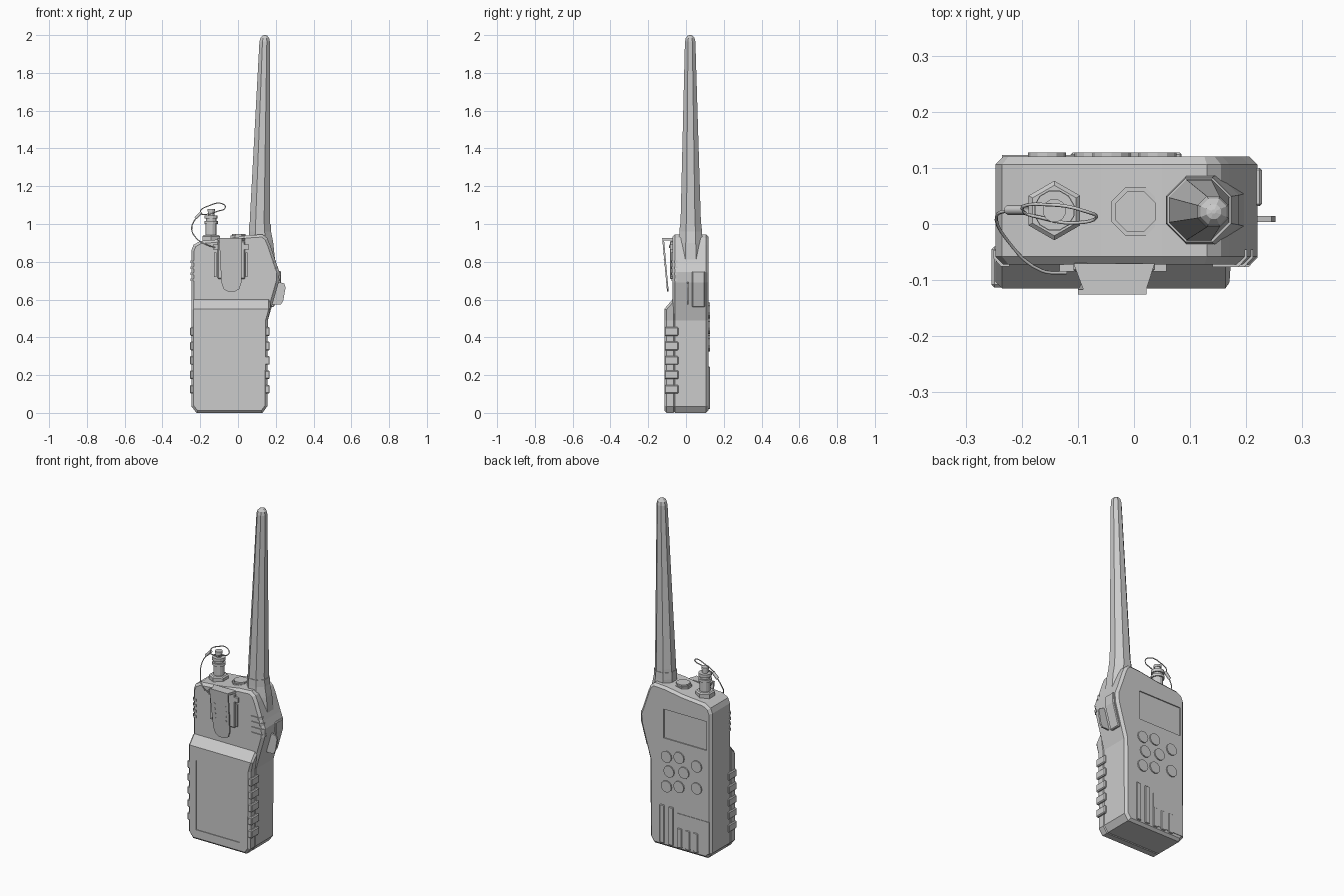
import bpy, bmesh, math
from mathutils import Vector

old = bpy.data.objects.get("Cube")
if old:
    bpy.data.objects.remove(old)

grey = bpy.data.materials.new("plain grey")
grey.use_nodes = True
grey.diffuse_color = (0.6, 0.6, 0.6, 1)
grey.node_tree.nodes["Principled BSDF"].inputs["Base Color"].default_value = (0.6, 0.6, 0.6, 1)


def make(name, bm, bevel=0):
    bmesh.ops.recalc_face_normals(bm, faces=bm.faces)
    me = bpy.data.meshes.new(name)
    bm.to_mesh(me)
    bm.free()
    me.materials.append(grey)
    ob = bpy.data.objects.new(name, me)
    bpy.context.collection.objects.link(ob)
    if bevel:
        mod = ob.modifiers.new("chamfer", "BEVEL")
        mod.width, mod.segments = bevel, 1
        mod.limit_method, mod.angle_limit = "ANGLE", math.radians(60)
    return ob


def prism(name, pts, a, b, axis="y", bevel=0, adjust=None):
    """Extrude a 2D outline from a to b along an axis."""
    place = {"x": lambda u, v, w: (w, u, v),
             "y": lambda u, v, w: (u, w, v),
             "z": lambda u, v, w: (u, v, w)}[axis]
    bm = bmesh.new()
    rings = [[bm.verts.new(place(u, v, w)) for u, v in pts] for w in (a, b)]
    bm.faces.new(rings[0])
    bm.faces.new(rings[1])
    n = len(pts)
    for i in range(n):
        j = (i + 1) % n
        bm.faces.new((rings[0][i], rings[0][j], rings[1][j], rings[1][i]))
    if adjust:
        for v in bm.verts:
            adjust(v.co)
    return make(name, bm, bevel)


def box(name, x0, x1, y0, y1, z0, z1, bevel=0):
    return prism(name, [(x0, z0), (x1, z0), (x1, z1), (x0, z1)], y0, y1, "y", bevel)


def lathe(name, rings, sides=8):
    """Stack polygon rings (x, y, z, radius) into a capped solid."""
    bm = bmesh.new()
    loops = []
    for x, y, z, r in rings:
        angles = [math.tau * (k + 0.5) / sides for k in range(sides)]
        loops.append([bm.verts.new((x + r * math.cos(t), y + r * math.sin(t), z)) for t in angles])
    for lo, hi in zip(loops, loops[1:]):
        for k in range(sides):
            m = (k + 1) % sides
            bm.faces.new((lo[k], lo[m], hi[m], hi[k]))
    bm.faces.new(loops[0])
    bm.faces.new(loops[-1])
    return make(name, bm)


def disc(x, z, r, sides=12):
    return [(x + r * math.cos(math.tau * k / sides), z + r * math.sin(math.tau * k / sides))
            for k in range(sides)]


def cut(ob, *bounds):
    """Sink a rectangular recess into a part."""
    tool = box("recess_cutter", *bounds)
    tool.hide_render = True
    mod = ob.modifiers.new("recess", "BOOLEAN")
    mod.operation, mod.object, mod.solver = "DIFFERENCE", tool, "EXACT"
    bpy.context.view_layer.objects.active = ob
    for m in list(ob.modifiers):
        bpy.ops.object.modifier_apply(modifier=m.name)
    bpy.data.objects.remove(tool)


def wire(name, pts, r, cyclic=False):
    cu = bpy.data.curves.new(name, "CURVE")
    cu.dimensions, cu.bevel_depth, cu.bevel_resolution, cu.resolution_u = "3D", r, 1, 5
    sp = cu.splines.new("BEZIER")
    sp.bezier_points.add(len(pts) - 1)
    for p, co in zip(sp.bezier_points, pts):
        p.co = co
        p.handle_left_type = p.handle_right_type = "AUTO"
    sp.use_cyclic_u = cyclic
    cu.materials.append(grey)
    ob = bpy.data.objects.new(name, cu)
    bpy.context.collection.objects.link(ob)


# Main case with flared shoulder
outline = [(-0.22, 0), (0.13, 0), (0.155, 0.035), (0.158, 0.49), (0.215, 0.69), (0.22, 0.745),
           (0.205, 0.785), (0.17, 0.89), (0.155, 0.925), (0.13, 0.945), (0.05, 0.94),
           (-0.06, 0.922), (-0.2, 0.91), (-0.235, 0.89), (-0.247, 0.86), (-0.247, 0.035)]
case = prism("case", outline, -0.072, 0.12, "y", 0.014)
cut(case, -0.218, 0.062, 0.114, 0.2, 0.64, 0.81)


# Battery pack with sloped top
def slope_top(co):
    if co.z > 0.6 and co.y < -0.1:
        co.z = 0.55


pack = [(-0.22, 0), (0.13, 0), (0.155, 0.035), (0.158, 0.49), (0.175, 0.62),
        (-0.247, 0.62), (-0.247, 0.035)]
battery = prism("battery_pack", pack, -0.115, -0.055, "y", 0.012, slope_top)
cut(battery, -0.195, 0.095, -0.2, -0.111, 0.06, 0.47)

# Side grip ribs
for i in range(5):
    z = 0.125 + 0.0765 * i
    box("grip_rib_right", -0.254, -0.23, -0.113, -0.04, z - 0.023, z + 0.023, 0.005)
    box("grip_rib_left", 0.14, 0.168, -0.113, -0.04, z - 0.023, z + 0.023, 0.005)

# Shoulder grip bars
for i in range(4):
    z = 0.705 + 0.032 * i
    edge = 0.217 - 0.33 * max(0, z - 0.745)
    left = [(0.14, -0.06), (0.14, -0.077), (edge - 0.013, -0.077), (edge + 0.003, -0.06),
            (edge + 0.003, -0.045)]
    prism("shoulder_bar_left", left, z - 0.007, z + 0.007, "z")
    right = [(-0.222, -0.06), (-0.222, -0.076), (-0.237, -0.076), (-0.251, -0.06), (-0.251, -0.045)]
    prism("shoulder_bar_right", right, z - 0.007, z + 0.007, "z")

# Talk button panel and its fin
prism("talk_button", [(0.165, 0.56), (0.19, 0.56), (0.227, 0.69), (0.228, 0.75), (0.2, 0.75)],
      0.032, 0.1, "y", 0.004)
prism("side_fin", [(0.17, 0.575), (0.228, 0.575), (0.24, 0.595), (0.252, 0.665), (0.245, 0.685),
                   (0.2, 0.697)], 0.004, 0.014)

# Antenna socket and whip
lathe("antenna_socket", [(0.128, 0.025, 0.78, 0.077), (0.123, 0.025, 0.9, 0.069),
                         (0.116, 0.025, 0.96, 0.064), (0.116, 0.025, 1.0, 0.062)])
lathe("antenna", [(0.116, 0.025, 0.98, 0.059), (0.116, 0.025, 1.02, 0.058),
                  (0.141, 0.022, 1.965, 0.03), (0.142, 0.022, 1.985, 0.025),
                  (0.142, 0.022, 1.997, 0.014), (0.142, 0.022, 2.0, 0.004)])

# Top button
lathe("button_ring", [(0.003, 0.022, 0.91, 0.047), (0.003, 0.022, 0.938, 0.047)])
lathe("top_button", [(0.003, 0.022, 0.91, 0.039), (0.003, 0.022, 0.948, 0.039)])

# Connector with cap
cx, cy = -0.142, 0.024
lathe("connector_nut", [(cx, cy, 0.9, 0.053), (cx, cy, 0.935, 0.053), (cx, cy, 0.942, 0.045)], 6)
lathe("connector", [(cx, cy, z, r) for z, r in
                    ((0.93, 0.03), (1.0, 0.03), (1.0, 0.037), (1.015, 0.037), (1.015, 0.028),
                     (1.028, 0.028), (1.028, 0.036), (1.046, 0.036), (1.046, 0.017),
                     (1.066, 0.017), (1.066, 0.021), (1.08, 0.021))], 12)

# Cap tether
wire("tether_loop", [(-0.2, 0.025, 1.06), (-0.145, 0.034, 1.1), (-0.085, 0.022, 1.108),
                     (-0.067, 0.012, 1.088), (-0.11, 0.002, 1.067), (-0.16, 0.01, 1.052)], 0.003, True)
wire("tether_crimp", [(-0.193, 0.025, 1.062), (-0.225, 0.025, 1.03)], 0.009)
wire("tether_cord", [(-0.22, 0.025, 1.035), (-0.245, 0.014, 0.985), (-0.225, -0.03, 0.93),
                     (-0.165, -0.083, 0.89), (-0.12, -0.087, 0.875)], 0.003)

# Belt clip
box("clip_mount", -0.108, 0.037, -0.085, -0.068, 0.71, 0.91, 0.004)
for x in (-0.12, 0.045):
    box("clip_ear", x - 0.013, x + 0.013, -0.085, -0.068, 0.865, 0.892)
    box("clip_lower_ear", x - 0.006, x + 0.006, -0.08, -0.068, 0.72, 0.85)
prism("clip_bridge", [(-0.108, -0.07), (0.037, -0.07), (0.02, -0.123), (-0.088, -0.123)],
      0.912, 0.925, "z")


def lean(co):
    co.y += (0.925 - co.z) * 0.09


tongue = [(-0.1, 0.925), (0.022, 0.925), (0.018, 0.69), (0.006, 0.655), (-0.018, 0.642),
          (-0.052, 0.642), (-0.076, 0.655), (-0.088, 0.69)]
prism("clip_tongue", tongue, -0.126, -0.117, "y", 0, lean)
for x in (-0.07, 0.0):
    for i in range(4):
        z = 0.75 + 0.03 * i
        prism("clip_stud", disc(x, z, 0.005, 6), -0.128, -0.12, "y", 0, lean)

# Keypad on the rear face
for x, z in ((0.042, 0.535), (-0.04, 0.55), (-0.155, 0.53), (0.025, 0.452), (-0.072, 0.47),
             (0.042, 0.36), (-0.04, 0.378), (-0.155, 0.4)):
    prism("key", disc(x, z, 0.034), 0.11, 0.127)

# Speaker plate and bars
box("speaker_plate", -0.235, -0.03, 0.11, 0.123, 0.03, 0.22)
for i, x in enumerate((0.07, 0.012, -0.045, -0.098, -0.15)):
    box("speaker_bar", x - 0.015, x + 0.015, 0.11, 0.127, 0.02, 0.245 if i < 2 else 0.135, 0.003)
